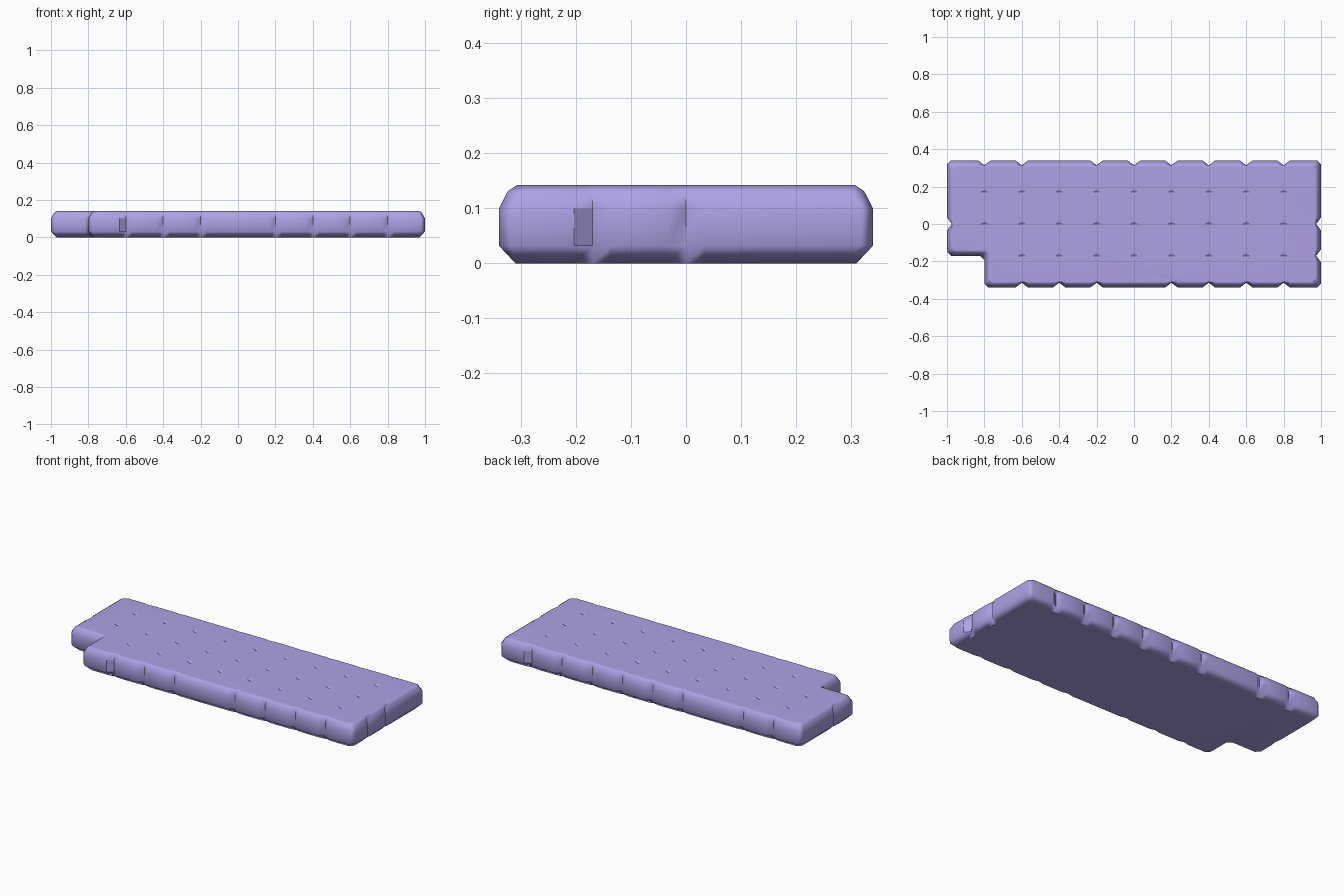
import bpy, bmesh
from mathutils import Vector

if "Cube" in bpy.data.objects:
    bpy.data.objects.remove(bpy.data.objects["Cube"])

# Outline of the slab: corners (counter-clockwise) and seam positions along each side
corners = [(-0.8, -0.34), (1, -0.34), (1, 0.34), (-1, 0.34), (-1, -0.17), (-0.8, -0.17)]
seams = [
    [(x, -0.34) for x in (-0.6, -0.4, -0.2, 0.2, 0.4, 0.6, 0.8)],
    [(1, -0.17), (1, 0)],
    [(x, 0.34) for x in (0.8, 0.6, 0.4, 0.2, 0, -0.2, -0.6, -0.8)],
    [(-1, 0)],
    [],
    [],
]
# Layers: height, inset from the outline, depth of the seams
layers = [(0, 0.03, 0.008), (0.032, 0, 0.026), (0.10, 0, 0.026),
          (0.131, 0.016, 0.014), (0.142, 0.032, 0.004)]
CHAMFER, HALF = 0.022, 0.034
# Seam flanks that are left flat
flat_spots = [(-0.617, -0.327), (0.987, -0.187), (0.817, 0.327)]


def outline(z, inset, depth):
    pts = []
    n = len(corners)
    c = [Vector((*p, 0)) for p in corners]
    dirs = [(c[(i + 1) % n] - c[i]).normalized() for i in range(n)]
    norms = [Vector((-d.y, d.x, 0)) for d in dirs]
    for i in range(n):
        d, m = dirs[i], norms[i]
        up = Vector((0, 0, z))
        start = c[i] + (norms[i - 1] + m) * inset + up
        end = c[(i + 1) % n] + (m + norms[(i + 1) % n]) * inset + up
        pts.append(start + d * CHAMFER)
        for s in seams[i]:
            p = Vector((*s, 0)) + m * inset + up
            pts += [p - d * HALF, p + m * depth, p + d * HALF]
        pts.append(end - d * CHAMFER)
    return pts


def make_object(name, bm):
    bmesh.ops.recalc_face_normals(bm, faces=bm.faces)
    mesh = bpy.data.meshes.new(name)
    bm.to_mesh(mesh)
    bm.free()
    ob = bpy.data.objects.new(name, mesh)
    bpy.context.collection.objects.link(ob)
    return ob


# Slab lofted through the layers
bm = bmesh.new()
rings = [[bm.verts.new(p) for p in outline(*layer)] for layer in layers]
for a, b in zip(rings, rings[1:]):
    for i in range(len(a)):
        j = (i + 1) % len(a)
        bm.faces.new((a[i], a[j], b[j], b[i]))
bm.faces.new(rings[0][::-1])
bm.faces.new(rings[-1])
slab = make_object("paving_slab", bm)

mat = bpy.data.materials.new("lilac")
mat.diffuse_color = (0.42, 0.36, 0.78, 1)
mat.use_nodes = True
mat.node_tree.nodes["Principled BSDF"].inputs["Base Color"].default_value = mat.diffuse_color
slab.data.materials.append(mat)

bpy.context.view_layer.objects.active = slab
slab.select_set(True)
bpy.ops.object.shade_smooth_by_angle(angle=0.9)
for f in slab.data.polygons:
    if 0.04 < f.center.z < 0.09 and any(
            (f.center.xy - Vector(s)).length < 0.008 for s in flat_spots):
        f.use_smooth = False

# Shallow dents where four stones meet
bm = bmesh.new()
for ix in range(-4, 5):
    for iy in (-1, 0, 1):
        x, y = ix * 0.2, iy * 0.17
        if (ix, iy) == (-4, -1):
            continue
        tip = bm.verts.new((x, y, 0.136))
        ring = [bm.verts.new((x + dx, y + dy, 0.148))
                for dx, dy in ((0.04, 0), (0, 0.03), (-0.04, 0), (0, -0.03))]
        for i in range(4):
            bm.faces.new((ring[i], ring[(i + 1) % 4], tip))
        bm.faces.new(ring)
cutter = make_object("dent_cutter", bm)
cutter.data.materials.append(mat)
cutter.hide_render = True
cutter.hide_set(True)

cut = slab.modifiers.new("dents", 'BOOLEAN')
cut.object = cutter
cut.solver = 'EXACT'
soft = slab.modifiers.new("weighted_normals", 'WEIGHTED_NORMAL')
soft.keep_sharp = True
